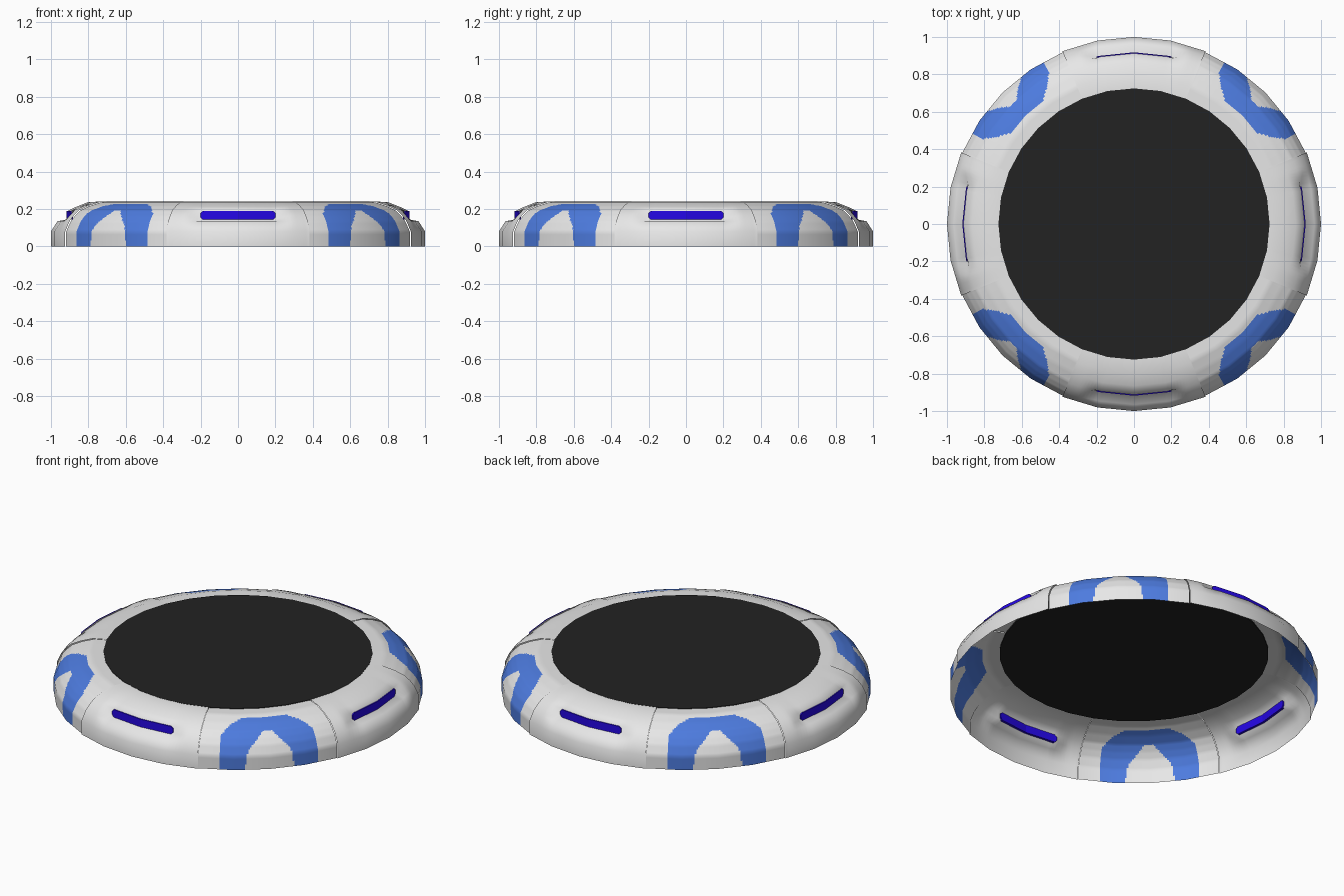
import bpy, bmesh, math
from mathutils import Vector, Matrix

if "Cube" in bpy.data.objects:
    bpy.data.objects.remove(bpy.data.objects["Cube"])

SEG = math.radians(11.25)      # 32-sided outline


def material(name, col):
    m = bpy.data.materials.new(name)
    m.diffuse_color = (*col, 1)
    m.use_nodes = True
    m.node_tree.nodes["Principled BSDF"].inputs["Base Color"].default_value = m.diffuse_color
    return m


WHITE = material("white vinyl", (0.8, 0.8, 0.8))
BLUE = material("blue paint", (0.075, 0.2, 0.74))
VIOLET = material("violet blue handle", (0.018, 0.002, 0.78))
BLACK = material("black mat", (0.016, 0.016, 0.016))

# Profiles (radius, height) from the ground up to the inner rim
PLAIN = [(1, 0), (1, .08), (.975, .135), (.95, .165), (.92, .193), (.865, .218), (.80, .238), (.72, .24)]
RECESS = [(1, 0), (1, .08), (.965, .135), (.912, .145), (.912, .19), (.865, .212), (.80, .238), (.72, .24)]


def interp(table, x):
    for (x0, y0), (x1, y1) in zip(table, table[1:]):
        if x <= x1:
            return y0 + (y1 - y0) * (x - x0) / (x1 - x0)
    return table[-1][1]


def chord_radius(a):
    """Radius factor and middle angle of the straight side at angle a."""
    mid = (math.floor(a / SEG + 1e-6) + .5) * SEG
    return math.cos(SEG / 2) / math.cos(a - mid), mid


def panel(name, centre, profile_at, cols, subs, paint=None):
    """A 45 degree shell panel around the angle centre."""
    bm = bmesh.new()
    grid, turn = [], []
    for c in range(cols + 1):
        off = -2 * SEG + 4 * SEG * c / cols
        f, mid = chord_radius(off)
        at_corner = abs(off / SEG - round(off / SEG)) < 1e-4
        prof = profile_at(off)
        col = []
        for i, (r, z) in enumerate(prof):
            steps = subs if i < len(prof) - 1 else 1
            r1, z1 = prof[min(i + 1, len(prof) - 1)]
            for s in range(steps):
                t = s / steps
                rr = (r + (r1 - r) * t) * f
                col.append(bm.verts.new((rr * math.cos(centre + off), rr * math.sin(centre + off), z + (z1 - z) * t)))
                turn.append(0 if at_corner else off - mid)
        grid.append(col)
    for a, b in zip(grid, grid[1:]):
        for i in range(len(a) - 1):
            face = bm.faces.new((a[i], b[i], b[i + 1], a[i + 1]))
            face.smooth = True
            p = face.calc_center_median()
            if paint:
                ang = math.atan2(p.y, p.x) - centre
                ang = abs((ang + math.pi) % (2 * math.pi) - math.pi)
                face.material_index = int(paint(math.degrees(ang), p.z))
    me = bpy.data.meshes.new(name)
    bm.to_mesh(me)
    bm.free()
    me.materials.append(WHITE)
    me.materials.append(BLUE)
    # Smooth shading across the straight sides
    me.normals_split_custom_set_from_vertices(
        [Matrix.Rotation(t, 3, 'Z') @ Vector(v.normal) for v, t in zip(me.vertices, turn)])
    ob = bpy.data.objects.new(name, me)
    bpy.context.collection.objects.link(ob)


def corner_profile(off):
    return [(r - .006, z - .002 * (i > 1)) for i, (r, z) in enumerate(PLAIN)]


def handle_profile(off):
    # recessed step in the middle, blending to the plain profile at the ends
    k = min(1, max(0, (abs(off) - SEG * 1.1) / (SEG * .45)))
    return [(a + (c - a) * k, b + (d - b) * k) for (a, b), (c, d) in zip(RECESS, PLAIN)]


OUTER = [(0, 15.8), (.17, 16), (.2, 14), (.215, 12), (.226, 9)]
INNER = [(0, 7.8), (.09, 7.3), (.14, 4.8), (.175, 2.5), (.19, 1.6)]


def arch(deg, z):
    """Painted horseshoe on the corner panels."""
    return z < .226 and deg < interp(OUTER, z) and (z > .19 or deg > interp(INNER, z))


def handle(name, centre):
    """Bent upright strip with chamfered ends."""
    bm = bmesh.new()
    rings = []
    for deg, inset in ((-12.6, .012), (-11.8, 0), (0, 0), (11.8, 0), (12.6, .012)):
        a = centre + math.radians(deg)
        rings.append([bm.verts.new((r * math.cos(a), r * math.sin(a), z)) for r, z in
                      ((.904, .144 + inset), (.918, .144 + inset), (.918, .19 - inset), (.904, .19 - inset))])
    for a, b in zip(rings, rings[1:]):
        for i in range(4):
            j = (i + 1) % 4
            bm.faces.new((a[i], b[i], b[j], a[j]))
    bm.faces.new(rings[0])
    bm.faces.new(rings[-1][::-1])
    bmesh.ops.recalc_face_normals(bm, faces=bm.faces)
    me = bpy.data.meshes.new(name)
    bm.to_mesh(me)
    bm.free()
    me.materials.append(VIOLET)
    bpy.context.collection.objects.link(bpy.data.objects.new(name, me))


# Ring of four handle panels and four painted corner panels
for n, side in enumerate(("right", "back", "left", "front")):
    c = n * math.pi / 2
    panel(side + "_handle_panel", c, handle_profile, 40, 1)
    handle(side + "_handle", c)
    panel(f"corner_panel_{n + 1}", c + math.pi / 4, corner_profile, 80, 5, arch)

# Jumping mat
bpy.ops.mesh.primitive_cylinder_add(vertices=32, radius=.725, depth=.01, location=(0, 0, .236),
                                    rotation=(0, 0, 0))
mat = bpy.context.object
mat.name = "jumping_mat"
mat.data.materials.append(BLACK)
